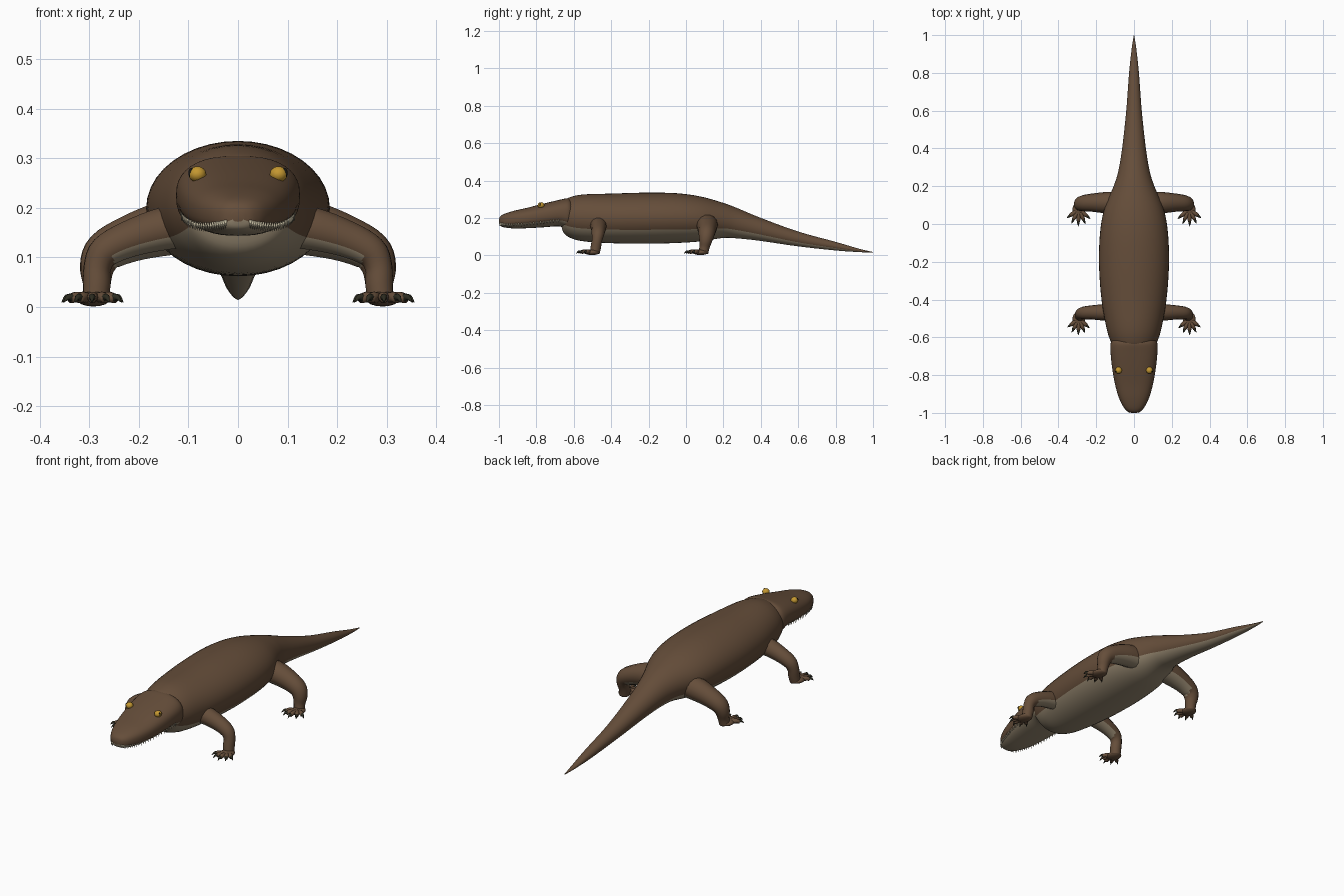
import bpy, bmesh, math
from mathutils import Vector, Matrix

if "Cube" in bpy.data.objects:
    bpy.data.objects.remove(bpy.data.objects["Cube"])


def material(name, rgb):
    m = bpy.data.materials.new(name)
    m.use_nodes = True
    m.diffuse_color = (*rgb, 1)
    m.node_tree.nodes["Principled BSDF"].inputs["Base Color"].default_value = (*rgb, 1)
    return m


BROWN = material("brown hide", (0.13, 0.075, 0.042))
BELLY = material("pale belly", (0.30, 0.24, 0.16))
GOLD = material("golden eye", (0.55, 0.31, 0.03))
BLACK = material("black", (0.01, 0.01, 0.008))
CLAW = material("dark claw", (0.025, 0.024, 0.014))
BONE = material("tooth bone", (0.5, 0.45, 0.32))


def finish(bm, name, mats, pale_rule=None):
    bmesh.ops.recalc_face_normals(bm, faces=bm.faces)
    bm.normal_update()
    for f in bm.faces:
        f.smooth = True
        if pale_rule:
            f.material_index = int(pale_rule(f))
    mesh = bpy.data.meshes.new(name)
    bm.to_mesh(mesh)
    bm.free()
    for m in mats:
        mesh.materials.append(m)
    ob = bpy.data.objects.new(name, mesh)
    bpy.context.collection.objects.link(ob)
    return ob


def spline(rows, steps):
    """Smooth resampling of a short table of stations."""
    out = []
    for i in range(len(rows) - 1):
        a, b, c, d = (rows[max(0, min(len(rows) - 1, i + k))] for k in (-1, 0, 1, 2))
        for s in range(steps):
            t = s / steps
            out.append([q + 0.5 * t * (r - p + t * (2 * p - 5 * q + 4 * r - e + t * (3 * (q - r) + e - p)))
                        for p, q, r, e in zip(a, b, c, d)])
    return out + [list(rows[-1])]


def skin(bm, rings):
    """Bridge rings of points and close both ends."""
    loops = [[bm.verts.new(p) for p in ring] for ring in rings]
    n = len(loops[0])
    for a, b in zip(loops, loops[1:]):
        for i in range(n):
            f = bm.faces.new((a[i], a[(i + 1) % n], b[(i + 1) % n], b[i]))
            f.material_index = i
    for end in (loops[0], loops[-1]):
        bm.faces.new(end)


SIDES = 40
SEAM = 3      # ring steps below the middle where the belly colour starts


def section(row, power, i):
    y, w, low, high = row
    a = 2 * math.pi * i / SIDES
    c, s = math.cos(a), math.sin(a)
    x = math.copysign(abs(c) ** (2 / power), c) * w
    z = math.copysign(abs(s) ** (2 / power), s) * (high - low) / 2
    return Vector((x, y, (high + low) / 2 + z))


def hull(name, rows, power):
    rows = spline(rows, 5)
    bm = bmesh.new()
    skin(bm, [[section(r, power, i) for i in range(SIDES)] for r in rows])
    under = range(SIDES // 2 + SEAM, SIDES - SEAM)
    finish(bm, name, [BROWN, BELLY], lambda f: len(f.verts) == 4 and f.material_index in under)
    return rows


def tube(bm, rows, steps=4, sides=14):
    """Round tube through rows of x, y, z, radius."""
    rows = spline(rows, steps)
    pts = [Vector(r[:3]) for r in rows]
    rings, side = [], Vector((0, 1, 0))
    for i, p in enumerate(pts):
        t = (pts[min(i + 1, len(pts) - 1)] - pts[max(i - 1, 0)]).normalized()
        side = (side - t * side.dot(t)).normalized()
        up = t.cross(side)
        rings.append([p + rows[i][3] * (math.cos(a) * side + math.sin(a) * up)
                      for a in (2 * math.pi * k / sides for k in range(sides))])
    skin(bm, rings)


def ball(bm, centre, size, segments=16):
    bmesh.ops.create_uvsphere(bm, u_segments=segments, v_segments=segments // 2, radius=1,
                              matrix=Matrix.Translation(centre) @ Matrix.Diagonal((*size, 1)))


# Trunk and tail: y, half width, underside, top
hull("trunk_and_tail", [
    (-0.665, 0.07, 0.15, 0.26), (-0.65, 0.105, 0.115, 0.295), (-0.61, 0.128, 0.09, 0.314),
    (-0.54, 0.148, 0.074, 0.326), (-0.4, 0.172, 0.065, 0.33), (-0.22, 0.185, 0.062, 0.335),
    (-0.05, 0.18, 0.066, 0.332), (0.08, 0.157, 0.075, 0.314), (0.2, 0.108, 0.093, 0.28),
    (0.28, 0.083, 0.09, 0.25), (0.4, 0.063, 0.077, 0.2), (0.6, 0.041, 0.048, 0.127),
    (0.8, 0.026, 0.026, 0.072), (0.93, 0.012, 0.017, 0.034), (1.0, 0.001, 0.014, 0.018)], 2.0)

# Head, slightly boxy
head = hull("head", [
    (-1.0, 0.012, 0.172, 0.192), (-0.993, 0.032, 0.158, 0.208), (-0.97, 0.055, 0.149, 0.222),
    (-0.92, 0.08, 0.144, 0.238), (-0.85, 0.1, 0.145, 0.254), (-0.76, 0.116, 0.15, 0.277),
    (-0.68, 0.124, 0.155, 0.296), (-0.635, 0.124, 0.14, 0.305), (-0.615, 0.115, 0.14, 0.298)], 2.5)

# Teeth hanging along the mouth line
bm = bmesh.new()
for row in head[4:31]:
    for i in (SIDES // 2 + SEAM, SIDES - SEAM):
        p = section(row, 2.5, i)
        tube(bm, [(p.x, p.y, p.z + 0.005, 0.004), (p.x * 1.01, p.y, p.z - 0.013, 0.0004)], 1, 6)
finish(bm, "teeth", [BONE])


def leg(name, s, y, girth, reach):
    """Sprawling leg with five clawed toes."""
    bm = bmesh.new()
    tube(bm, [(s * 0.09, y, 0.165, 0.05 * girth), (s * 0.15, y, 0.158, 0.049 * girth),
              (s * 0.22, y, 0.137, 0.042 * girth), (s * 0.268, y - 0.003, 0.112, 0.037 * girth),
              (s * 0.284, y - 0.008, 0.08, 0.031 * girth), (s * 0.285, y - 0.014, 0.045, 0.028),
              (s * 0.288, y - 0.02, 0.012, 0.026)])
    finish(bm, name + "_leg", [BROWN, BELLY],
           lambda f: f.normal.z < -0.35 and abs(f.calc_center_median().x) < 0.25)

    bm, claws = bmesh.new(), bmesh.new()
    heel = Vector((s * 0.292, y - 0.035, 0.016))
    ball(bm, heel, (0.034, 0.04, 0.015))
    for k in range(5):
        a = math.radians(-50 + 26 * k)
        d = Vector((s * math.sin(a), -math.cos(a), 0))
        n = reach * (1 - 0.06 * abs(k - 2))
        at = lambda t, z, r: (*(heel + d * n * t)[:2], z, r)
        tube(bm, [at(0.2, 0.017, 0.011), at(0.55, 0.02, 0.011), at(0.75, 0.015, 0.008)], 3, 10)
        tube(claws, [at(0.68, 0.018, 0.008), at(0.83, 0.02, 0.006), at(1, 0.009, 0.0006)], 3, 8)
    finish(bm, name + "_foot", [BROWN])
    finish(claws, name + "_claws", [CLAW])


for label, s in (("left", 1), ("right", -1)):
    leg(label + "_front", s, -0.468, 0.9, 0.085)
    leg(label + "_hind", s, 0.113, 1.15, 0.09)

    # Eyes set on the upper corners of the head
    bm = bmesh.new()
    ball(bm, (s * 0.082, -0.775, 0.268), (0.018, 0.018, 0.016))
    finish(bm, label + "_eye", [GOLD])
    bm = bmesh.new()
    ball(bm, (s * 0.094, -0.781, 0.271), (0.0065, 0.004, 0.01), 10)
    finish(bm, label + "_pupil", [BLACK])

    # Nostrils
    bm = bmesh.new()
    ball(bm, (s * 0.028, -0.982, 0.207), (0.004, 0.004, 0.003), 8)
    finish(bm, label + "_nostril", [BLACK])
